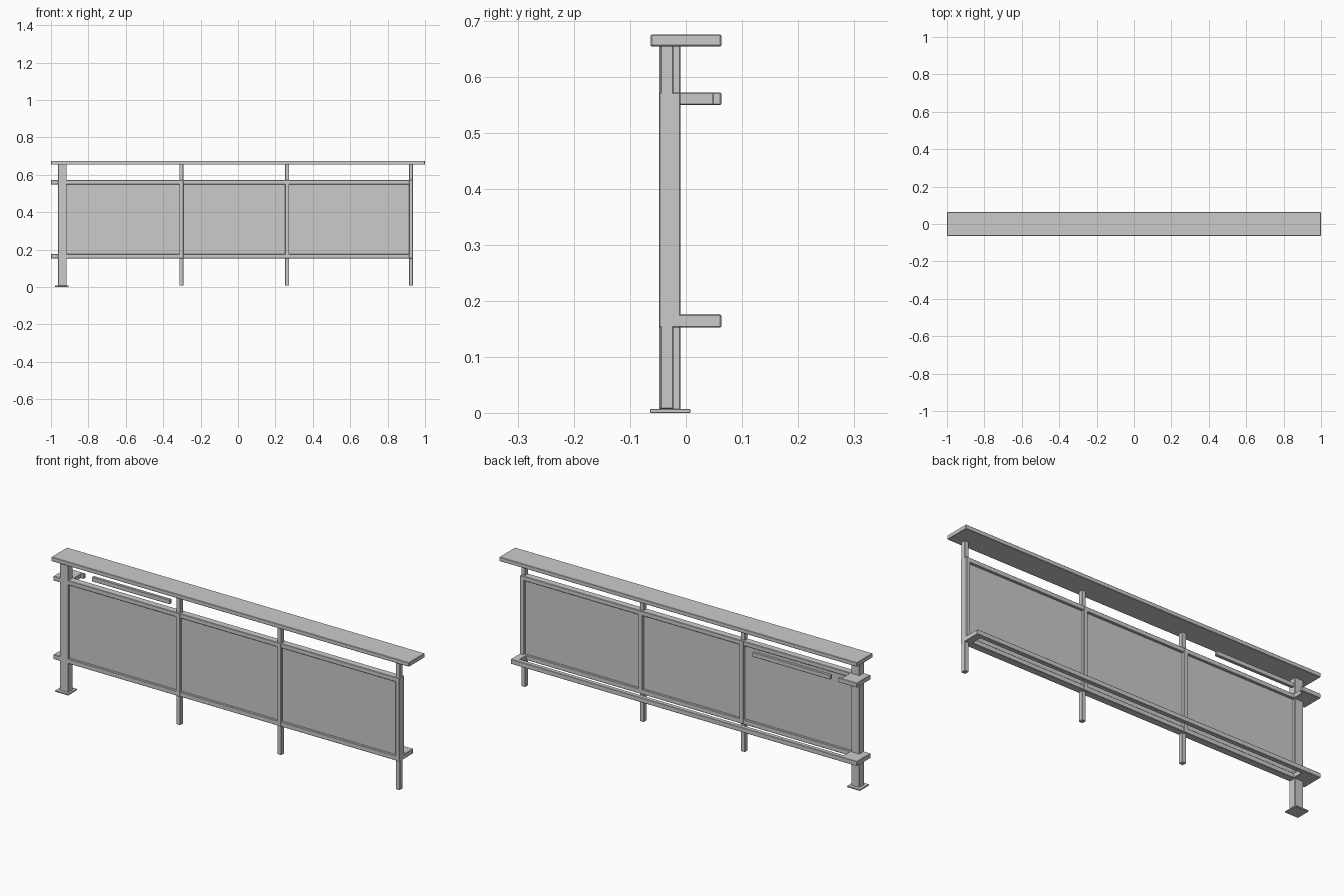
import bpy, bmesh

if "Cube" in bpy.data.objects:
    bpy.data.objects.remove(bpy.data.objects["Cube"])


def box(name, x, y, z, bevel=0.002):
    """Box from (min, max) ranges, with slightly eased edges."""
    bm = bmesh.new()
    bmesh.ops.create_cube(bm, size=1)
    for v in bm.verts:
        v.co = [r[0] + (c + 0.5) * (r[1] - r[0]) for c, r in zip(v.co, (x, y, z))]
    if bevel:
        bmesh.ops.bevel(bm, geom=bm.edges[:], offset=bevel, segments=1, affect='EDGES')
    me = bpy.data.meshes.new(name)
    bm.to_mesh(me)
    bm.free()
    ob = bpy.data.objects.new(name, me)
    bpy.context.collection.objects.link(ob)
    return ob


FRAME_Y = (-0.048, -0.010)
BACK_Y = (0.040, 0.063)
LOW_Z, HIGH_Z = (0.152, 0.176), (0.549, 0.572)

# Wide flat handrail board
box("handrail", (-1, 1), (-0.063, 0.063), (0.654, 0.675))

# Thick end post on its foot plate
box("end_post", (-0.962, -0.916), FRAME_Y, (0.004, 0.656))
box("foot_plate", (-0.978, -0.905), (-0.064, 0.008), (0, 0.007), 0.001)

# Thin intermediate posts, with deeper frame stiles between the rails
posts = [(-0.314, -0.291), (0.252, 0.274), (0.914, 0.936)]
for i, x in enumerate(posts, 1):
    box(f"post_{i}", x, (-0.046, -0.022), (0.007, 0.656))
    box(f"frame_stile_{i}", x, FRAME_Y, (LOW_Z[0], HIGH_Z[1]))

# Front frame rails
for label, z in (("lower", LOW_Z), ("upper", HIGH_Z)):
    box(f"{label}_rail", (-0.94, 0.93), (-0.047, -0.011), z)
    # Bracket block wrapping the end post
    box(f"{label}_end_bracket", (-1, -0.91), (-0.046, 0.063), z)

# Infill panels
edges = [-0.916] + [e for p in posts for e in p]
for i in range(3):
    box(f"panel_{i + 1}", (edges[2 * i] - 0.004, edges[2 * i + 1] + 0.004),
        (-0.035, -0.023), (0.17, 0.555), 0)

# Lower back rail with its closing end piece
box("lower_back_rail", (-0.95, 0.936), BACK_Y, LOW_Z)
box("lower_back_rail_end", (0.900, 0.936), (-0.02, 0.062), LOW_Z)

# Upper back rail remnant and bracket tab
box("upper_back_bar", (-0.85, -0.415), (0.047, 0.063), HIGH_Z)
box("bracket_tab", (-0.92, -0.895), (0.047, 0.063), HIGH_Z)
